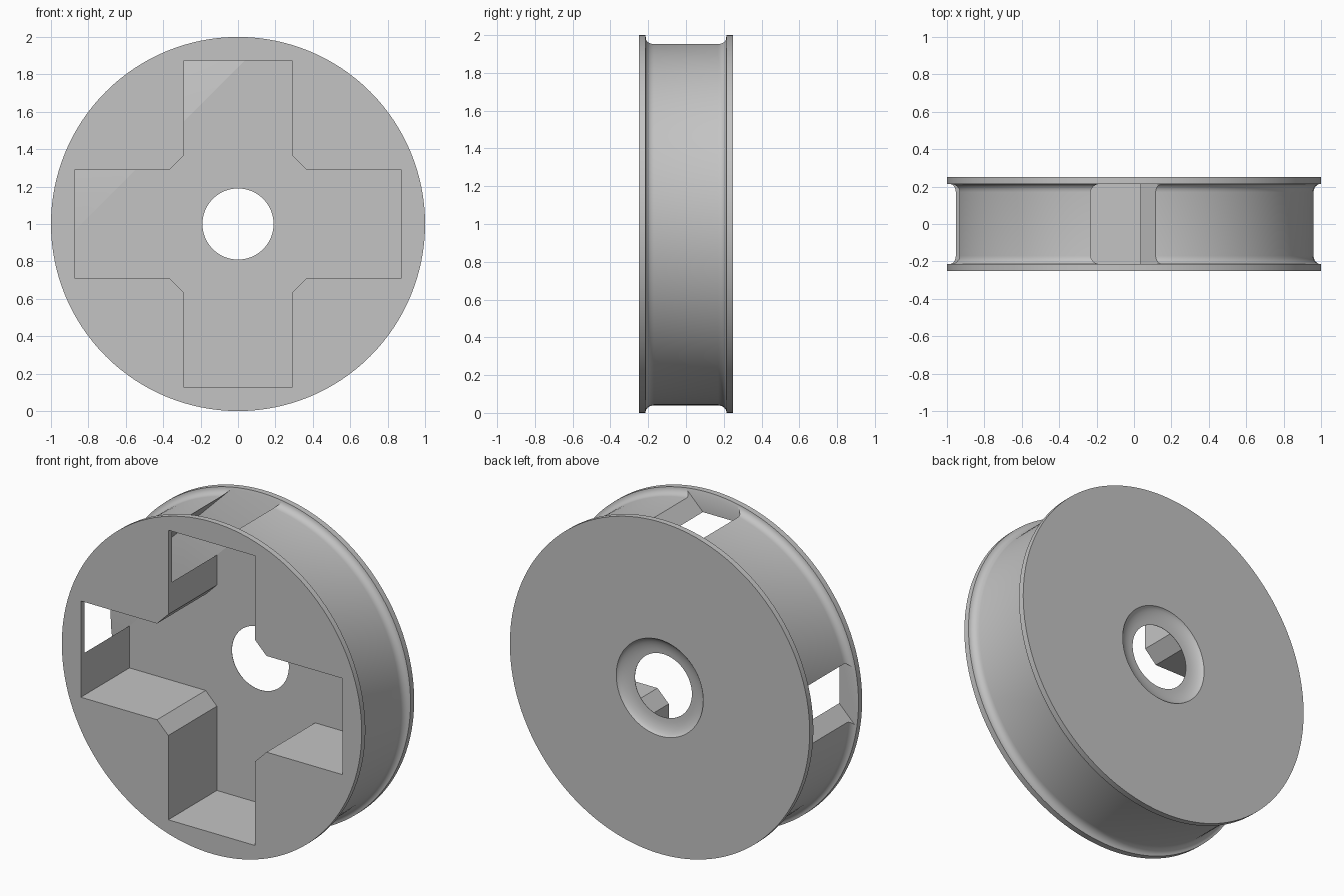
import bpy
import bmesh
from math import cos, sin, pi
from mathutils import Matrix, Vector

default = bpy.data.objects.get("Cube")
if default:
    bpy.data.objects.remove(default, do_unlink=True)

SEGMENTS = 128
HALF = 0.25      # half width of the wheel
INNER = 0.213    # inside face of each flange

grey = bpy.data.materials.new("plain grey")
grey.use_nodes = True
colour = (0.55, 0.55, 0.55, 1)
grey.diffuse_color = colour
grey.node_tree.nodes["Principled BSDF"].inputs["Base Color"].default_value = colour


def finish(bm, name):
    bmesh.ops.recalc_face_normals(bm, faces=bm.faces)
    mesh = bpy.data.meshes.new(name)
    bm.to_mesh(mesh)
    bm.free()
    mesh.materials.append(grey)
    obj = bpy.data.objects.new(name, mesh)
    bpy.context.collection.objects.link(obj)
    return obj


def lathe(name, profile):
    """Spin a closed (radius, y) profile around the axle."""
    bm = bmesh.new()
    rings = []
    for i in range(SEGMENTS):
        a = 2 * pi * i / SEGMENTS
        rings.append([bm.verts.new((r * cos(a), y, 1 + r * sin(a))) for r, y in profile])
    n = len(profile)
    for i in range(SEGMENTS):
        a, b = rings[i], rings[(i + 1) % SEGMENTS]
        for j in range(n):
            k = (j + 1) % n
            bm.faces.new((a[j], a[k], b[k], b[j]))
    return finish(bm, name)


def prism(name, outline, y0, y1):
    """Extrude an (x, z) outline along y."""
    bm = bmesh.new()
    face = bm.faces.new([bm.verts.new((x, y0, z)) for x, z in outline])
    result = bmesh.ops.extrude_face_region(bm, geom=[face])
    moved = [v for v in result["geom"] if isinstance(v, bmesh.types.BMVert)]
    bmesh.ops.translate(bm, verts=moved, vec=(0, y1 - y0, 0))
    obj = finish(bm, name)
    obj.hide_render = True
    return obj


# Wheel profile: rim groove with coved edges, axle hole and dished back recess
steps = 6
cove = [(1 - 0.04 * sin(t), 0.215 - 0.045 * (1 - cos(t)))
        for t in (pi / 2 * i / steps for i in range(steps + 1))]
dish = [(0.19 + 0.1 * sin(t), 0.25 - 0.035 * cos(t) ** 1.3)
        for t in (pi / 2 * i / steps for i in range(steps))]
profile = [(0.19, -HALF), (1, -HALF)]
profile += [(r, -y) for r, y in cove]
profile += list(reversed(cove))
profile += [(1, HALF), (0.29, HALF)]
profile += list(reversed(dish))
wheel = lathe("wheel", profile)

# Cross-shaped pocket, open at the front, with chamfered inner corners
w, reach, chamfer = 0.29, 0.873, 0.075
arm = [(reach, -w), (reach, w), (w + chamfer, w), (w, w + chamfer)]
cross = []
for quarter in range(4):
    turn = Matrix.Rotation(quarter * pi / 2, 2)
    for p in arm:
        q = turn @ Vector(p)
        cross.append((q.x, 1 + q.y))
pocket = prism("pocket_cutter", cross, -0.4, INNER)

# Diagonal slot joining the top arm, the side arm and the rim
d, span = 0.163, 1.0
slot = prism("slot_cutter",
             [(-0.5 + s * span + t * d / 2, 1.5 + s * span - t * d / 2)
              for s, t in ((-1, -1), (1, -1), (1, 1), (-1, 1))],
             -INNER, INNER)

# Cut both shapes out of the wheel
bpy.ops.object.select_all(action="DESELECT")
bpy.context.view_layer.objects.active = wheel
wheel.select_set(True)
for cutter in (pocket, slot):
    mod = wheel.modifiers.new(cutter.name, "BOOLEAN")
    mod.operation = "DIFFERENCE"
    mod.solver = "EXACT"
    mod.object = cutter
    bpy.ops.object.modifier_apply(modifier=mod.name)
    bpy.data.objects.remove(cutter, do_unlink=True)

bpy.ops.object.shade_smooth_by_angle(angle=pi / 6)
